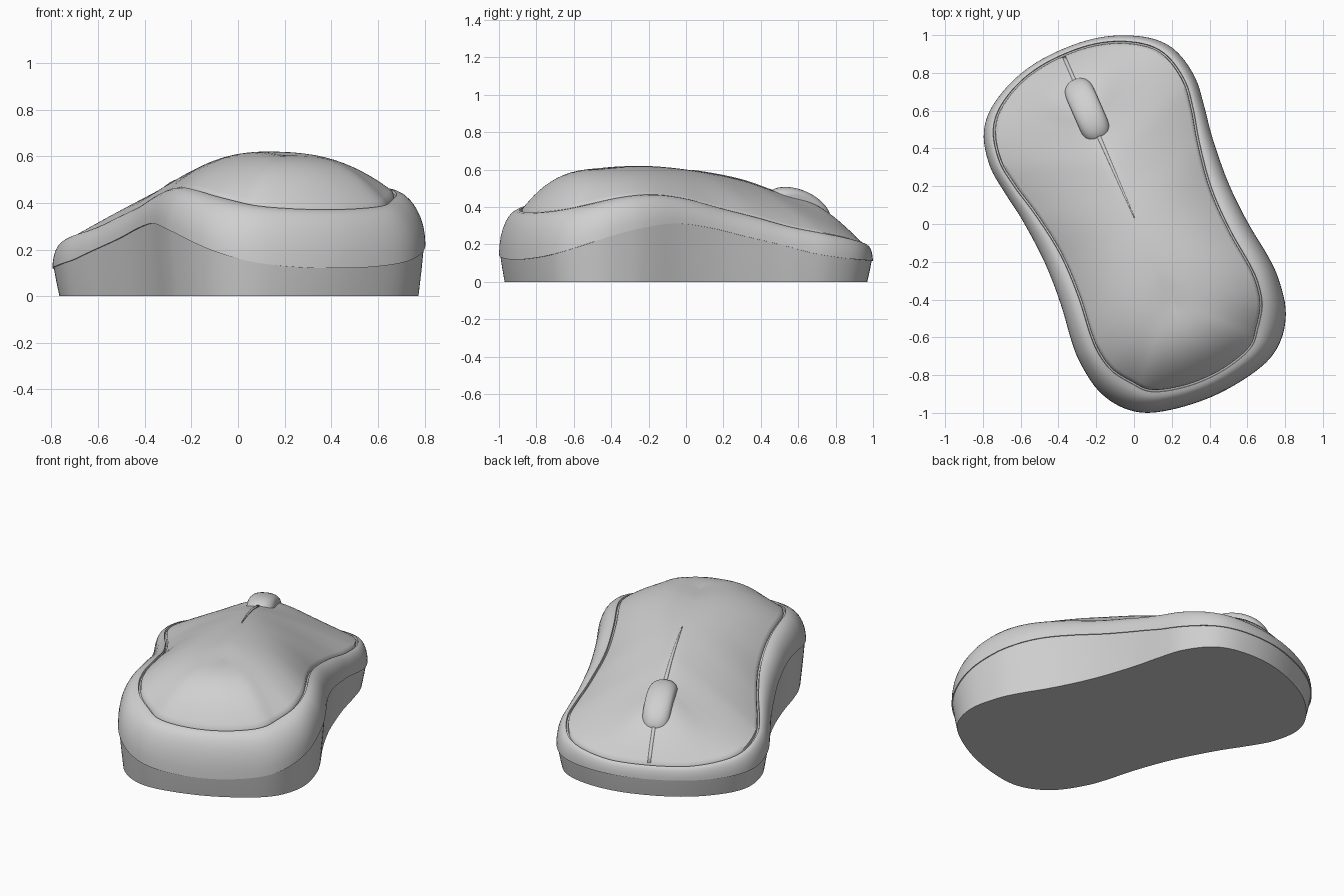
import bpy, bmesh, math
from mathutils import Vector

cube = bpy.data.objects.get("Cube")
if cube:
    bpy.data.objects.remove(cube)

TURN = math.radians(23.6)     # the body lies diagonally
SHIFT = 0.015                 # sideways offset of the long axis

grey = bpy.data.materials.new("plain grey")
grey.use_nodes = True
COLOUR = (0.63, 0.63, 0.63, 1)
grey.diffuse_color = COLOUR
grey.node_tree.nodes["Principled BSDF"].inputs["Base Color"].default_value = COLOUR


def curve(table, x):
    """Smooth curve through (position, value) pairs."""
    x = min(max(x, table[0][0]), table[-1][0])
    i = next(k for k in range(len(table) - 1) if x <= table[k + 1][0])

    def slope(k):
        a, b = table[max(k - 1, 0)], table[min(k + 1, len(table) - 1)]
        return (b[1] - a[1]) / (b[0] - a[0])
    (xa, ya), (xb, yb) = table[i], table[i + 1]
    w = xb - xa
    t = (x - xa) / w
    return (ya * (1 + 2 * t) * (1 - t) ** 2 + yb * t * t * (3 - 2 * t)
            + w * t * (1 - t) * (slope(i) * (1 - t) - slope(i + 1) * t))


def catmull(a, b, c, d, t):
    return 0.5 * (2 * b + (c - a) * t + (2 * a - 5 * b + 4 * c - d) * t * t
                  + (3 * b - a - 3 * c + d) * t ** 3)


# Half outline from nose to back, then heights and widths along the body
half = [(0, 1), (.18, .985), (.34, .935), (.48, .85), (.56, .74), (.592, .58),
        (.575, .42), (.548, .25), (.53, 0), (.54, -.23), (.567, -.44),
        (.57, -.57), (.542, -.73), (.47, -.855), (.36, -.94), (.2, -.985), (0, -1.003)]
lower_seam = [(-1, .12), (-.9, .165), (-.7, .24), (-.5, .29), (-.3, .312), (-.1, .29),
              (.1, .245), (.3, .2), (.5, .15), (.75, .12), (1.05, .11)]
upper_seam = [(-.95, .36), (-.8, .4), (-.6, .45), (-.4, .467), (-.2, .445), (0, .395),
              (.2, .345), (.4, .29), (.7, .235), (.95, .185)]
spine = [(-.5, .602), (-.27, .62), (0, .6), (.3, .55), (.52, .48), (.65, .435)]
band_width = [(-1, .095), (-.86, .135), (-.6, .11), (0, .092), (.4, .06), (.75, .05),
              (.9, .034), (1, .026)]
fullness = [(-1, 2.9), (-.6, 2.4), (-.3, 2.2), (0, 1.9), (.3, 1.4), (.55, 1.2),
            (.85, 1.3), (1, 1.9)]

pts = [Vector(p) for p in half]
flip = Vector((-1, 1))
padded = [pts[1] * flip] + pts + [pts[-2] * flip]
outline = [catmull(*padded[i:i + 4], k / 5) for i in range(len(pts) - 1) for k in range(5)]
outline.append(pts[-1])
last = len(outline) - 1


def inset(j, d):
    """Outline point j moved inward by d."""
    p = outline[j]
    if j in (0, last):
        return Vector((0, p.y - math.copysign(d, p.y)))
    t = (outline[j + 1] - outline[j - 1]).normalized()
    q = p + Vector((t.y, -t.x)) * d
    return Vector((max(q.x, 0), q.y))


def ring(place):
    return [place(j) for j in range(last + 1)]


def at(p, z):
    return Vector((p.x, p.y, z))


def margin(j):
    return curve(band_width, outline[j].y)


def low(j):
    return curve(lower_seam, outline[j].y)


def high(j):
    return curve(upper_seam, inset(j, margin(j)).y)


def band_point(j, s):
    a = s * math.pi / 2
    return at(inset(j, margin(j) * (1 - math.cos(a))),
              low(j) + (high(j) - low(j)) * math.sin(a))


def top_point(j, t):
    edge = at(inset(j, margin(j) + .014), high(j) + .004)
    v = outline[j].y
    v *= 0.62 if v > 0 else 0.47
    mid = Vector((0, v, curve(spine, v)))
    p = edge.lerp(mid, t)
    power = curve(fullness, outline[j].y)
    p.z = edge.z + (mid.z - edge.z) * (1 - (1 - t) ** power)
    return p


def finish(obj, angle=30):
    obj.data.materials.append(grey)
    obj.rotation_euler.z = TURN
    bpy.ops.object.select_all(action='DESELECT')
    obj.select_set(True)
    bpy.context.view_layer.objects.active = obj
    bpy.ops.object.shade_smooth_by_angle(angle=math.radians(angle))


def place(name, mesh):
    obj = bpy.data.objects.new(name, mesh)
    bpy.context.collection.objects.link(obj)
    obj.location = (SHIFT * math.cos(TURN), SHIFT * math.sin(TURN), 0)
    return obj


def loft(name, rings, angle=30):
    """Skin a stack of half rings and mirror it across the long axis."""
    bm = bmesh.new()
    rows = [[bm.verts.new(p) for p in r] for r in rings]
    for a, b in zip(rows, rows[1:]):
        for j in range(last):
            bm.faces.new((a[j], b[j], b[j + 1], a[j + 1]))
    bmesh.ops.remove_doubles(bm, verts=bm.verts, dist=1e-5)
    copy = bmesh.ops.duplicate(bm, geom=bm.verts[:] + bm.edges[:] + bm.faces[:])["geom"]
    for e in copy:
        if isinstance(e, bmesh.types.BMVert):
            e.co.x *= -1
    bmesh.ops.reverse_faces(bm, faces=[e for e in copy if isinstance(e, bmesh.types.BMFace)])
    bmesh.ops.remove_doubles(bm, verts=bm.verts, dist=1e-5)
    mesh = bpy.data.meshes.new(name)
    bm.to_mesh(mesh)
    bm.free()
    finish(place(name, mesh), angle)


# Base with flat underside
loft("base", [
    ring(lambda j: Vector((0, inset(j, .03).y, 0))),
    ring(lambda j: at(inset(j, .03), 0)),
    ring(lambda j: at(inset(j, .017), low(j) * .5)),
    ring(lambda j: at(inset(j, .006), low(j)))])

# Rounded side band
loft("side_band",
     [ring(lambda j: at(inset(j, .008), low(j)))]
     + [ring(lambda j, s=s: band_point(j, s / 8)) for s in range(9)]
     + [ring(lambda j: at(inset(j, margin(j) + .003), high(j) - .012))])

# Domed top cover, with the groove around it
loft("top_cover",
     [ring(lambda j: at(inset(j, margin(j) + .003), high(j) - .012)),
      ring(lambda j: at(inset(j, margin(j) + .011), high(j) - .012))]
     + [ring(lambda j, t=t: top_point(j, (t / 14) ** 1.3)) for t in range(15)], 50)


# Button split lines, behind and ahead of the wheel
def strip(name, path, widths):
    bm = bmesh.new()
    n = len(path) - 1
    rows = []
    for i, p in enumerate(path):
        w = widths[0] + (widths[1] - widths[0]) * i / n
        rows.append([bm.verts.new(p + Vector((s * w, 0, .003))) for s in (-1, 1)])
    for a, b in zip(rows, rows[1:]):
        bm.faces.new((a[0], a[1], b[1], b[0]))
    bmesh.ops.recalc_face_normals(bm, faces=bm.faces)
    if sum(f.normal.z for f in bm.faces) < 0:
        bmesh.ops.reverse_faces(bm, faces=bm.faces)
    mesh = bpy.data.meshes.new(name)
    bm.to_mesh(mesh)
    bm.free()
    obj = place(name, mesh)
    solid = obj.modifiers.new("thickness", 'SOLIDIFY')
    solid.thickness = .006
    finish(obj)


back = [.03 + .47 * i / 12 for i in range(13)]
strip("rear_split", [Vector((0, v, curve(spine, v))) for v in back], (.002, .01))
strip("front_split", [top_point(0, .6 - .6 * i / 8) for i in range(9)], (.009, .009))

# Scroll wheel: a rounded disc, flattened and tipped toward the nose
bm = bmesh.new()
bmesh.ops.create_cone(bm, cap_ends=True, segments=48, radius1=.188, radius2=.188, depth=.155)
rims = [e for e in bm.edges if abs(e.verts[0].co.z - e.verts[1].co.z) < 1e-4]
bmesh.ops.bevel(bm, geom=rims, offset=.07, segments=8, profile=.5, affect='EDGES')
for v in bm.verts:
    x, y, z = v.co
    v.co = (z, y, -x * .53)
mesh = bpy.data.meshes.new("scroll_wheel")
bm.to_mesh(mesh)
bm.free()
wheel = place("scroll_wheel", mesh)
wheel.location += Vector((-.65 * math.sin(TURN), .65 * math.cos(TURN), .39))
wheel.rotation_euler.x = math.radians(-23)
finish(wheel, 40)
